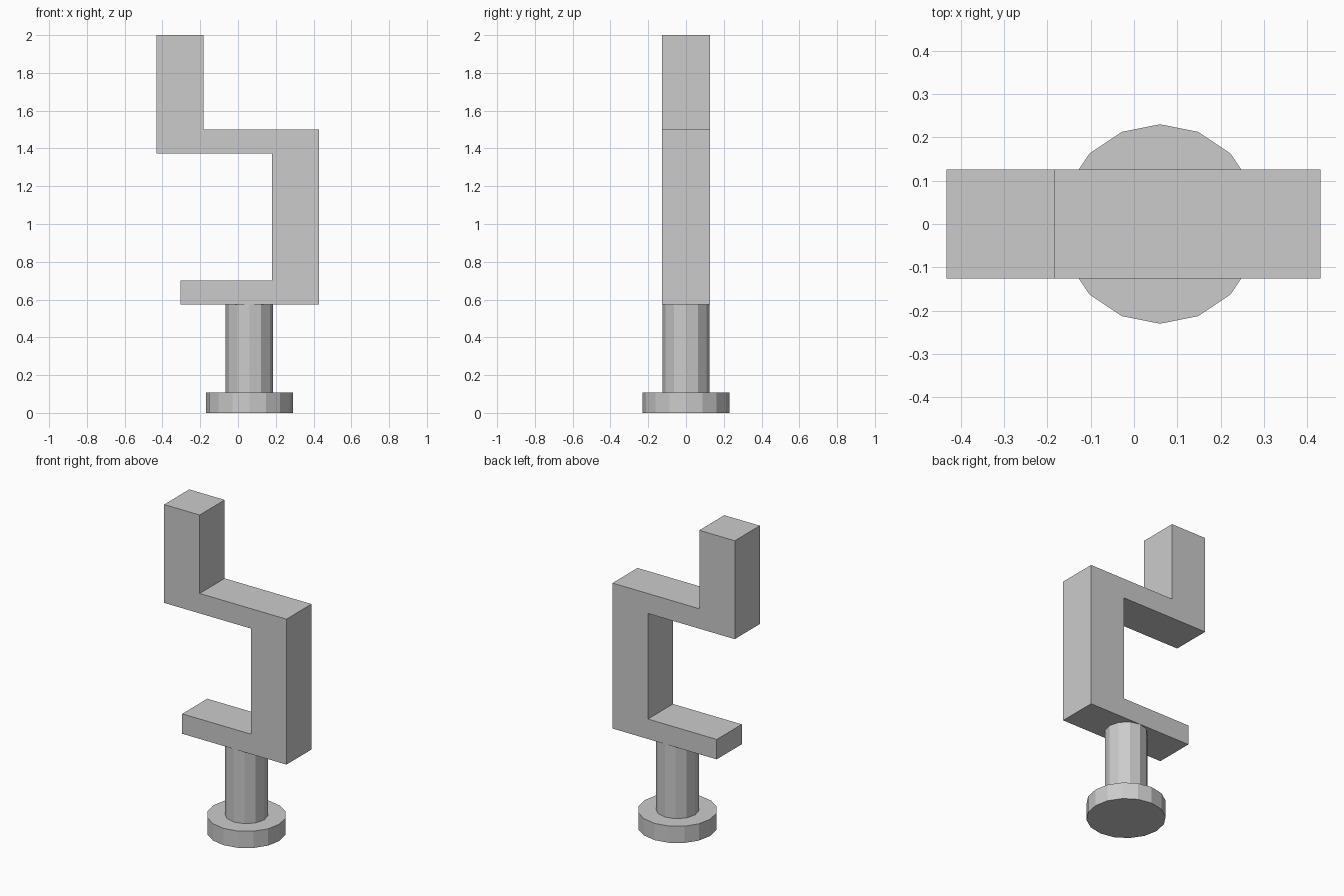
import bpy, bmesh
from mathutils import Matrix

if "Cube" in bpy.data.objects:
    bpy.data.objects.remove(bpy.data.objects["Cube"])


def new_object(name, bm):
    bmesh.ops.recalc_face_normals(bm, faces=bm.faces)
    mesh = bpy.data.meshes.new(name)
    bm.to_mesh(mesh)
    bm.free()
    obj = bpy.data.objects.new(name, mesh)
    bpy.context.collection.objects.link(obj)
    return obj


def cylinder(name, sides, radius, x, z0, z1):
    bm = bmesh.new()
    bmesh.ops.create_cone(bm, cap_ends=True, segments=sides,
                          radius1=radius, radius2=radius, depth=z1 - z0,
                          matrix=Matrix.Translation((x, 0, (z0 + z1) / 2)))
    return new_object(name, bm)


def extruded_profile(name, points, half_depth):
    bm = bmesh.new()
    face = bm.faces.new([bm.verts.new((x, -half_depth, z)) for x, z in points])
    ext = bmesh.ops.extrude_face_region(bm, geom=[face], use_keep_orig=True)
    moved = [v for v in ext["geom"] if isinstance(v, bmesh.types.BMVert)]
    bmesh.ops.translate(bm, verts=moved, vec=(0, 2 * half_depth, 0))
    return new_object(name, bm)


# Clamp frame: one bent square bar, profile seen from the front
extruded_profile("clamp_frame", [
    (-0.432, 2.0), (-0.432, 1.373), (0.18, 1.373), (0.18, 0.7),
    (-0.305, 0.7), (-0.305, 0.573), (0.43, 0.573), (0.43, 1.5),
    (-0.182, 1.5), (-0.182, 2.0)], 0.126)

# Screw shaft and its round foot
cylinder("screw_shaft", 12, 0.125, 0.06, 0.105, 0.575)
cylinder("screw_foot", 16, 0.23, 0.06, 0.0, 0.107)
